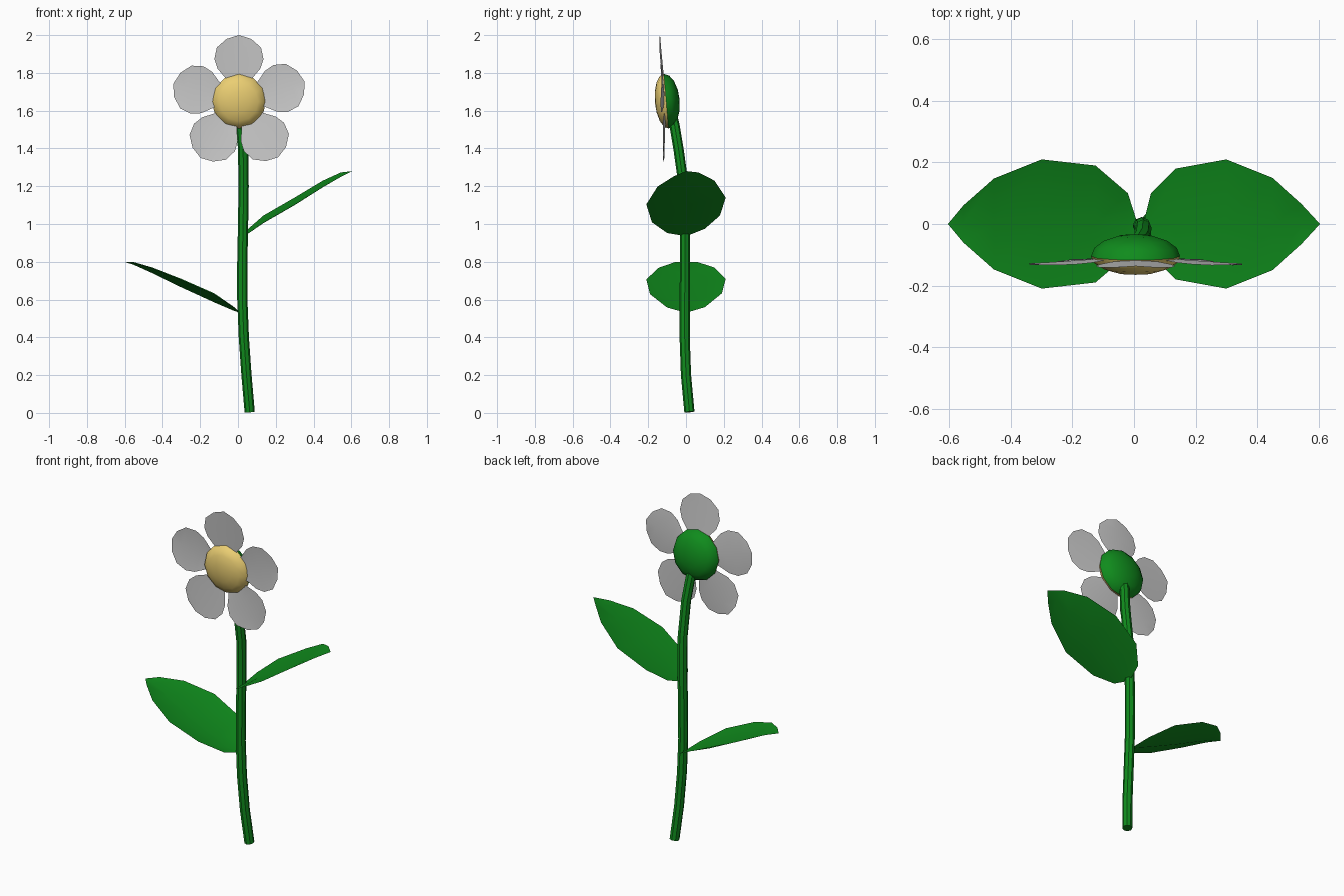
import bpy, bmesh, math
from mathutils import Vector, Matrix

if "Cube" in bpy.data.objects:
    bpy.data.objects.remove(bpy.data.objects["Cube"])


def mat(name, rgb):
    m = bpy.data.materials.new(name)
    m.diffuse_color = (*rgb, 1)
    m.use_nodes = True
    m.node_tree.nodes["Principled BSDF"].inputs["Base Color"].default_value = m.diffuse_color
    return m


green = mat("leaf_green", (0.005, 0.26, 0.012))
yellow = mat("centre_yellow", (0.83, 0.62, 0.17))


def finish(name, bm, material=None, angle=40):
    me = bpy.data.meshes.new(name)
    bm.to_mesh(me)
    bm.free()
    ob = bpy.data.objects.new(name, me)
    bpy.context.collection.objects.link(ob)
    if material:
        me.materials.append(material)
    bpy.ops.object.select_all(action='DESELECT')
    ob.select_set(True)
    bpy.context.view_layer.objects.active = ob
    bpy.ops.object.shade_smooth_by_angle(angle=math.radians(angle))
    return ob


def blade(name, rows, material=None):
    """Surface from rows of (left, middle, right) points."""
    bm = bmesh.new()
    vs = [[bm.verts.new(p) for p in row] for row in rows]
    for a, b in zip(vs, vs[1:]):
        for i in range(2):
            bm.faces.new((a[i], a[i + 1], b[i + 1], b[i]))
    bmesh.ops.remove_doubles(bm, verts=bm.verts, dist=1e-4)
    return finish(name, bm, material)


# Stem: faceted eight-sided tube swept along a gently bent path
path = [Vector(p) for p in (
    (0.062, 0.018, 0.005), (0.045, 0.0, 0.2), (0.031, -0.007, 0.4),
    (0.023, -0.007, 0.6), (0.023, -0.005, 0.8), (0.027, -0.005, 1.0),
    (0.030, -0.012, 1.2), (0.027, -0.04, 1.4), (0.015, -0.06, 1.52),
    (0.008, -0.08, 1.6))]
bm = bmesh.new()
rings = []
for i, p in enumerate(path):
    t = (path[min(i + 1, len(path) - 1)] - path[max(i - 1, 0)]).normalized()
    u = Vector((0, 1, 0)).cross(t).normalized()
    v = t.cross(u)
    rings.append([bm.verts.new(p + 0.027 * (math.cos(k * math.tau / 8) * u
                  + math.sin(k * math.tau / 8) * v)) for k in range(8)])
for a, b in zip(rings, rings[1:]):
    for k in range(8):
        bm.faces.new((a[k], a[(k + 1) % 8], b[(k + 1) % 8], b[k]))
bm.faces.new(rings[0][::-1])
bm.faces.new(rings[-1])
finish("stem", bm, green, 30)

# Leaves: creased along the middle, edges raised; (x, half width, mid z, lift)
right = [(0.03, 0.0, 0.935, 0), (0.055, 0.10, 0.95, 0.025),
         (0.135, 0.18, 1.005, 0.04), (0.30, 0.21, 1.10, 0.04),
         (0.45, 0.15, 1.195, 0.035), (0.545, 0.065, 1.25, 0.023),
         (0.605, 0.0, 1.28, 0)]
left = [(0.012, 0.0, 0.53, 0), (-0.02, 0.10, 0.54, 0.02),
        (-0.125, 0.19, 0.585, 0.048), (-0.30, 0.21, 0.665, 0.045),
        (-0.455, 0.148, 0.74, 0.03), (-0.555, 0.06, 0.785, 0.014),
        (-0.605, 0.0, 0.80, 0)]
# the front half of the right leaf droops, so its upper face shows
for name, prof, s, front in (("right_leaf", right, -1, 0.1),
                             ("left_leaf", left, 1, 0.9)):
    rows = []
    for x, w, z, h in prof:
        edges = [(x, w, z + h), (x, 0, z), (x, -w, z + h * front)]
        rows.append(edges[::s])
    blade(name, rows, green)

# Petals: five slightly cupped blades around the head; (radius, half width)
HEAD = Vector((0.005, -0.105, 1.65))
petal = [(0.06, 0.03), (0.125, 0.075), (0.17, 0.113), (0.22, 0.13),
         (0.28, 0.117), (0.33, 0.065)]
for n, (deg, size) in enumerate(((90, 1.015), (165, 1.04), (236, 1.05),
                                 (305, 1.05), (17, 1.05))):
    a = math.radians(deg)
    out = size * Vector((math.cos(a), -0.035 * math.sin(a), math.sin(a)))
    side = Vector((-math.sin(a), 0, math.cos(a)))
    fwd = Vector((0, -1, 0))
    rows = []
    for r, w in petal:
        edge = r if r < 0.3 else r - 0.005
        mid = r + (0.015 if r > 0.3 else 0)
        c = HEAD + fwd * 0.06 * r
        rows.append((c + out * edge + side * w + fwd * w * 0.08, c + out * mid,
                     c + out * edge - side * w + fwd * w * 0.08))
    blade(f"petal_{n + 1}", rows)


# Flower centre and green calyx: low domes, tipped slightly downwards
TILT = Matrix.Rotation(math.radians(5), 3, 'X')


def dome(name, direction, depth, material):
    bm = bmesh.new()
    prev = None
    for j in range(4):
        t = j * math.pi / 8
        r, d = 0.145 * math.cos(t), depth * math.sin(t)
        ring = [bm.verts.new(HEAD + TILT @ Vector((
                r * math.cos(k * math.tau / 12), direction * d,
                r * math.sin(k * math.tau / 12)))) for k in range(12)]
        if prev:
            for k in range(12):
                bm.faces.new((prev[k], prev[(k + 1) % 12],
                              ring[(k + 1) % 12], ring[k]))
        prev = ring
    tip = bm.verts.new(HEAD + TILT @ Vector((0, direction * depth, 0)))
    for k in range(12):
        bm.faces.new((prev[k], prev[(k + 1) % 12], tip))
    bmesh.ops.recalc_face_normals(bm, faces=bm.faces)
    if sum(f.normal.y for f in bm.faces) * direction < 0:
        bmesh.ops.reverse_faces(bm, faces=bm.faces)
    finish(name, bm, material)


dome("flower_centre", -1, 0.06, yellow)
dome("calyx", 1, 0.072, green)
